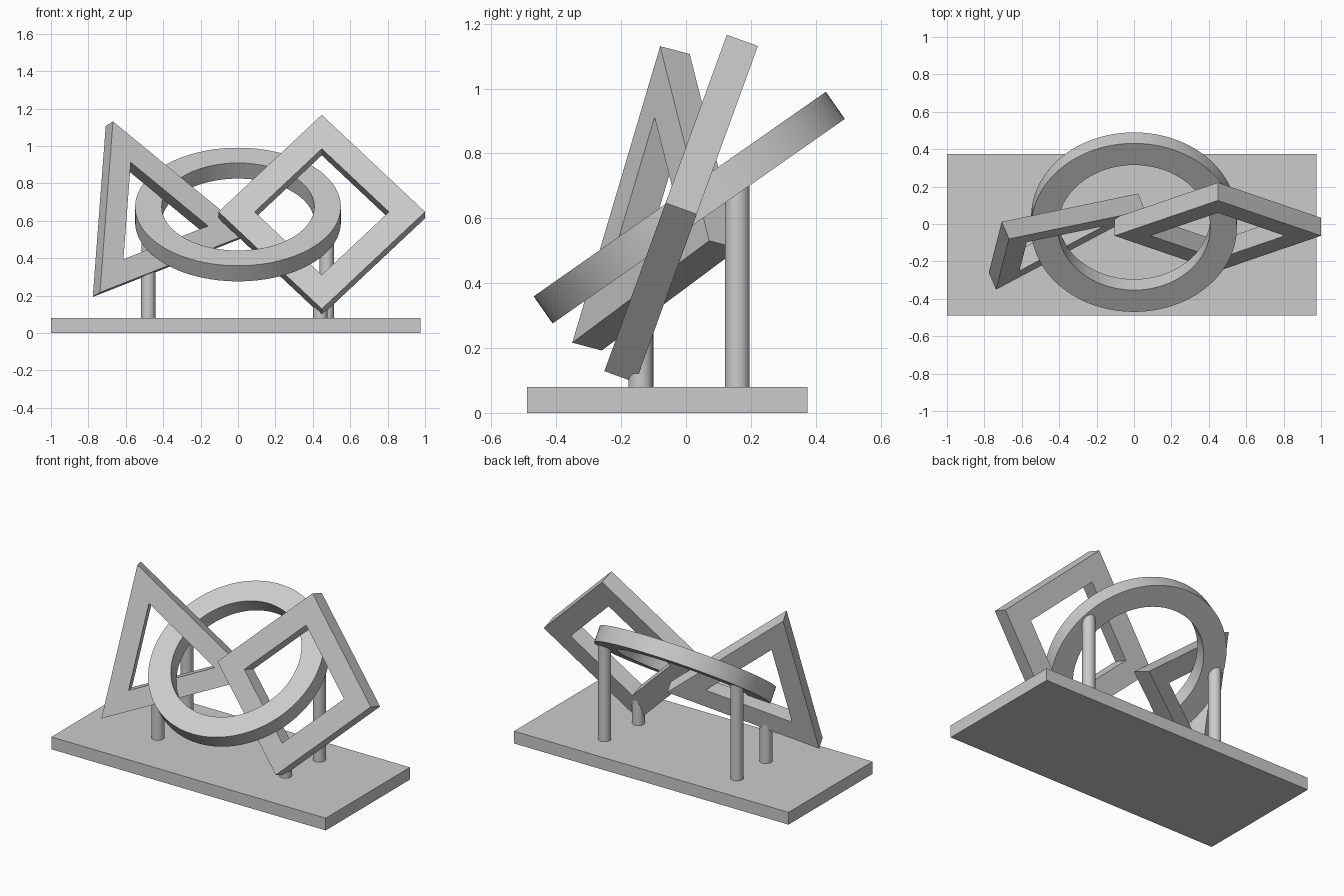
import bpy, bmesh, math
from mathutils import Matrix, Vector

cube = bpy.data.objects.get("Cube")
if cube:
    bpy.data.objects.remove(cube, do_unlink=True)

GREY = (0.6, 0.6, 0.6, 1.0)
grey = bpy.data.materials.new("light_grey")
grey.use_nodes = True
grey.diffuse_color = GREY
grey.node_tree.nodes["Principled BSDF"].inputs["Base Color"].default_value = GREY


def finish(name, bm, matrix, smooth=False):
    bmesh.ops.recalc_face_normals(bm, faces=bm.faces)
    mesh = bpy.data.meshes.new(name)
    bm.to_mesh(mesh)
    bm.free()
    mesh.materials.append(grey)
    obj = bpy.data.objects.new(name, mesh)
    bpy.context.collection.objects.link(obj)
    obj.matrix_world = matrix
    if smooth:
        bpy.ops.object.select_all(action="DESELECT")
        obj.select_set(True)
        bpy.context.view_layer.objects.active = obj
        bpy.ops.object.shade_smooth_by_angle(angle=math.radians(30))
    return obj


def frame(name, sides, outer, inner, matrix, smooth=False, thick=0.102):
    """Flat polygonal frame with a matching hole, one corner pointing along local +Y."""
    bm = bmesh.new()
    section = [(outer, -thick / 2), (outer, thick / 2), (inner, thick / 2), (inner, -thick / 2)]
    loops = []
    for i in range(sides):
        a = math.pi / 2 + math.tau * i / sides
        loops.append([bm.verts.new((r * math.cos(a), r * math.sin(a), z)) for r, z in section])
    for i in range(sides):
        here, after = loops[i], loops[(i + 1) % sides]
        for k in range(4):
            n = (k + 1) % 4
            bm.faces.new((here[k], after[k], after[n], here[n]))
    return finish(name, bm, matrix, smooth)


def tilted(x, y, z, degrees):
    return Matrix.Translation((x, y, z)) @ Matrix.Rotation(math.radians(degrees), 4, "X")


# Base slab
BASE_TOP = 0.08
bm = bmesh.new()
bmesh.ops.create_cube(bm, size=1)
bmesh.ops.scale(bm, vec=(1.975, 0.865, BASE_TOP), verts=bm.verts)
finish("base_slab", bm, Matrix.Translation((-0.0125, -0.058, BASE_TOP / 2)))

# Circular ring and diamond-standing square frame
frame("round_ring", 96, 0.55, 0.408, tilted(0, 0.01, 0.633, 35), smooth=True)
frame("square_frame", 4, 0.552, 0.359, tilted(0.448, -0.015, 0.63, 70))

# Triangular frame, oriented by its own side and up directions
up = Vector((-0.22, 0.04, 0.505)).normalized()
side = Vector((0.797, 0.422, 0.315))
side = (side - up * side.dot(up)).normalized()
turn = Matrix((side, up, side.cross(up))).transposed().to_4x4()
frame("triangle_frame", 3, 0.552, 0.313, Matrix.Translation((-0.468, -0.074, 0.614)) @ turn)

# Support posts, their tops buried in the frames
posts = {
    "back_left_post": (0.475, 0.158, 0.72),
    "back_right_post": (-0.478, 0.158, 0.72),
    "front_left_post": (0.44, -0.14, 0.25),
    "front_right_post": (-0.48, -0.138, 0.36),
}
for name, (x, y, top) in posts.items():
    bm = bmesh.new()
    bottom = BASE_TOP - 0.02
    bmesh.ops.create_cone(bm, cap_ends=True, segments=32, radius1=0.038, radius2=0.038, depth=top - bottom)
    finish(name, bm, Matrix.Translation((x, y, (top + bottom) / 2)), smooth=True)
